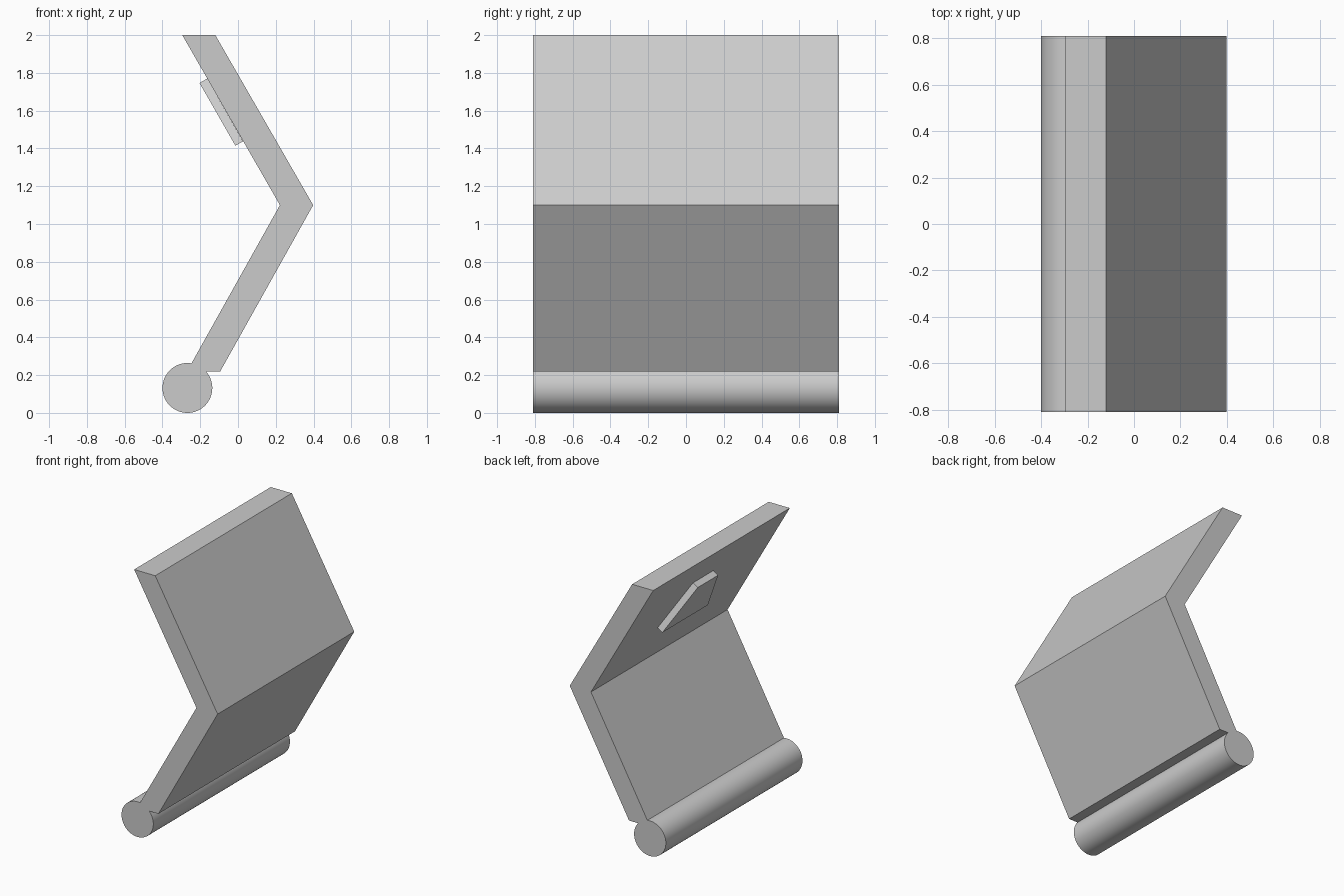
import bpy, bmesh, math
from mathutils import Vector

if "Cube" in bpy.data.objects:
    bpy.data.objects.remove(bpy.data.objects["Cube"])


def prism(name, points, offset):
    """Extrude a planar outline along an offset vector."""
    bm = bmesh.new()
    face = bm.faces.new([bm.verts.new(p) for p in points])
    ret = bmesh.ops.extrude_face_region(bm, geom=[face])
    verts = [g for g in ret["geom"] if isinstance(g, bmesh.types.BMVert)]
    bmesh.ops.translate(bm, verts=verts, vec=offset)
    bmesh.ops.recalc_face_normals(bm, faces=bm.faces)
    mesh = bpy.data.meshes.new(name)
    bm.to_mesh(mesh)
    bm.free()
    obj = bpy.data.objects.new(name, mesh)
    bpy.context.collection.objects.link(obj)
    return obj


HALF = 0.81

# Bent panel: V-shaped profile swept along the width
profile = [(-0.295, 2), (-0.12, 2), (0.398, 1.1), (-0.094, 0.22),
           (-0.27, 0.22), (0.222, 1.1)]
prism("bent_panel", [(x, -HALF, z) for x, z in profile],
      Vector((0, 2 * HALF, 0)))

# Trapezoid tab lying on the inner slope of the upper panel
tab = [(-0.163, -0.09, 1.77), (-0.163, 0.15, 1.77),
       (0.027, 0.30, 1.438), (0.027, -0.24, 1.438)]
prism("trapezoid_tab", tab,
      Vector((-math.cos(math.radians(30)), 0, -0.5)) * 0.047)

# Rounded rod along the bottom edge
bpy.ops.mesh.primitive_cylinder_add(vertices=64, radius=0.132, depth=2 * HALF,
                                    location=(-0.268, 0, 0.132),
                                    rotation=(math.pi / 2, 0, 0))
rod = bpy.context.object
rod.name = "bottom_rod"
bpy.ops.object.shade_smooth_by_angle(angle=math.radians(30))
